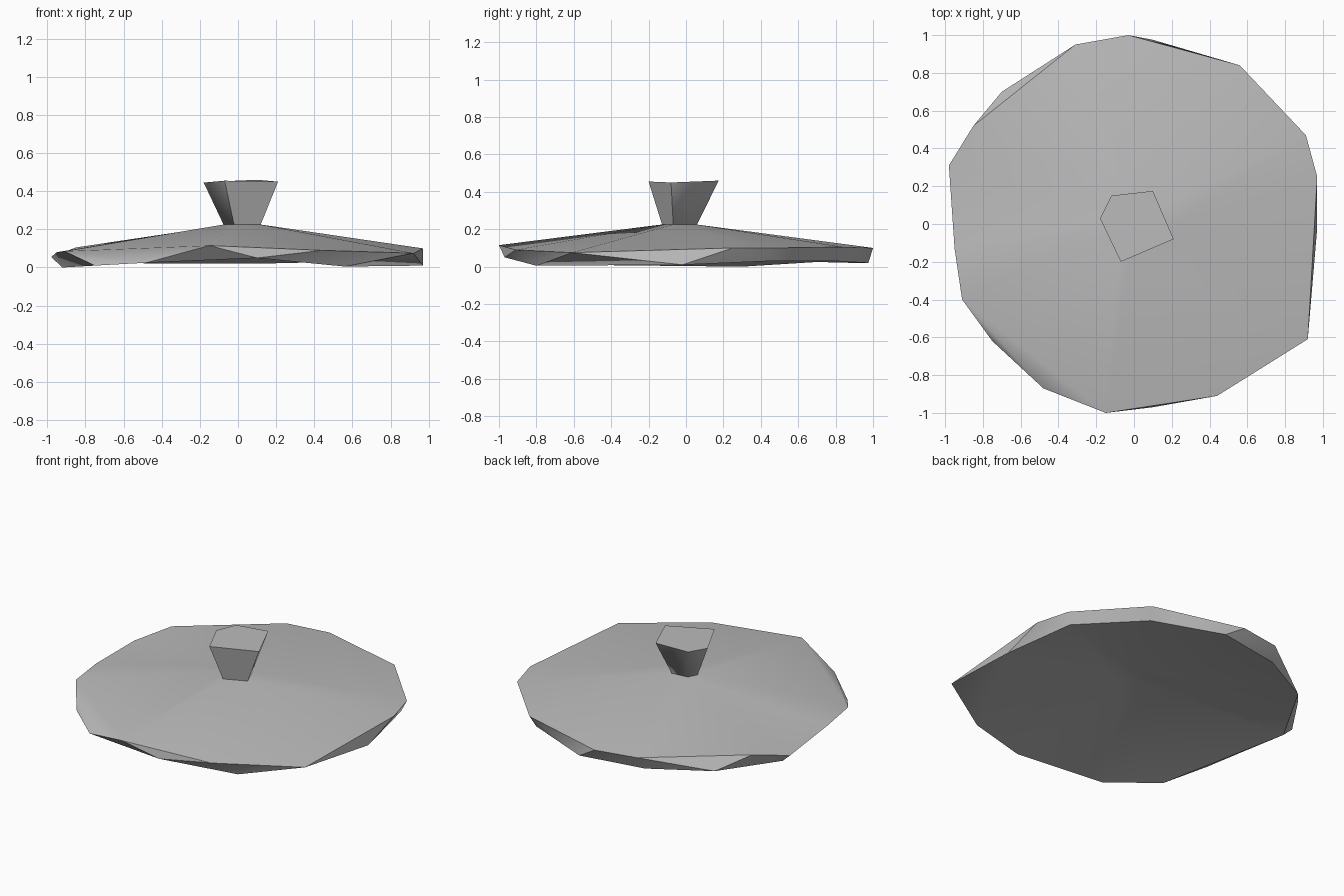
import bpy
import bmesh
import math

cube = bpy.data.objects.get("Cube")
if cube:
    bpy.data.objects.remove(cube, do_unlink=True)

metal = bpy.data.materials.new("plain grey")
metal.use_nodes = True
GREY = (0.5, 0.5, 0.5, 1.0)
metal.diffuse_color = GREY
metal.node_tree.nodes["Principled BSDF"].inputs["Base Color"].default_value = GREY


def angle(p):
    return math.atan2(p[1], p[0])


def add_ring(bm, points):
    """Add vertices in order round the z axis."""
    return [bm.verts.new(p) for p in sorted(points, key=angle)]


def loft(bm, a, b):
    """Join two rings, of any counts, by stepping round them in angle."""
    def turn(ring, i):
        return angle(ring[i % len(ring)].co) + math.tau * (i // len(ring))
    i = j = 0
    while i < len(a) or j < len(b):
        va, vb = a[i % len(a)], b[j % len(b)]
        if j >= len(b) or (i < len(a) and turn(a, i + 1) <= turn(b, j + 1)):
            i += 1
            bm.faces.new((va, a[i % len(a)], vb))
        else:
            j += 1
            bm.faces.new((va, b[j % len(b)], vb))


def finish(bm, name, smooth_angle):
    bmesh.ops.recalc_face_normals(bm, faces=bm.faces[:])
    mesh = bpy.data.meshes.new(name)
    bm.to_mesh(mesh)
    bm.free()
    mesh.materials.append(metal)
    obj = bpy.data.objects.new(name, mesh)
    bpy.context.collection.objects.link(obj)
    bpy.ops.object.select_all(action="DESELECT")
    obj.select_set(True)
    bpy.context.view_layer.objects.active = obj
    bpy.ops.object.shade_smooth_by_angle(angle=math.radians(smooth_angle))
    return obj


# Uneven outlines of the faceted rim and the five-sided knob
upper_rim = [(-0.03, 1.0, 0.10), (0.56, 0.84, 0.105), (0.91, 0.47, 0.10),
             (0.97, 0.25, 0.10), (0.92, -0.61, 0.075), (0.44, -0.91, 0.09),
             (-0.15, -1.0, 0.115), (-0.91, -0.40, 0.085), (-0.95, -0.13, 0.08),
             (-0.98, 0.31, 0.055), (-0.85, 0.52, 0.105), (-0.31, 0.95, 0.105)]
lower_rim = [(0.10, -0.97, 0.05), (0.56, -0.80, 0.005), (0.97, -0.02, 0.01),
             (0.88, 0.45, 0.03), (0.54, 0.80, 0.03), (0.10, 0.975, 0.02),
             (-0.33, 0.90, 0.02), (-0.70, 0.70, 0.025), (-0.92, 0.30, 0.0),
             (-0.75, -0.62, 0.01), (-0.48, -0.87, 0.025)]
knob_top = [(-0.18, 0.03, 0.445), (-0.12, 0.15, 0.45), (0.10, 0.175, 0.46),
            (0.21, -0.08, 0.45), (-0.07, -0.20, 0.455)]


def neck(z, scale=0.47):
    return [(x * scale + 0.015, y * scale - 0.03, z) for x, y, _ in knob_top]


# Lid: shallow cone, rim band and hollow underside
bm = bmesh.new()
crown = add_ring(bm, neck(0.226))
upper = add_ring(bm, upper_rim)
lower = add_ring(bm, lower_rim)
hollow = add_ring(bm, neck(0.195))
loft(bm, upper, crown)
loft(bm, lower, upper)
loft(bm, lower, hollow)
bm.faces.new(crown)
bm.faces.new(hollow)
finish(bm, "lid", 40)

# Knob: flared five-sided grip
bm = bmesh.new()
base = add_ring(bm, neck(0.212))
grip = add_ring(bm, knob_top)
loft(bm, base, grip)
bm.faces.new(base)
bm.faces.new(grip)
finish(bm, "knob", 75)
